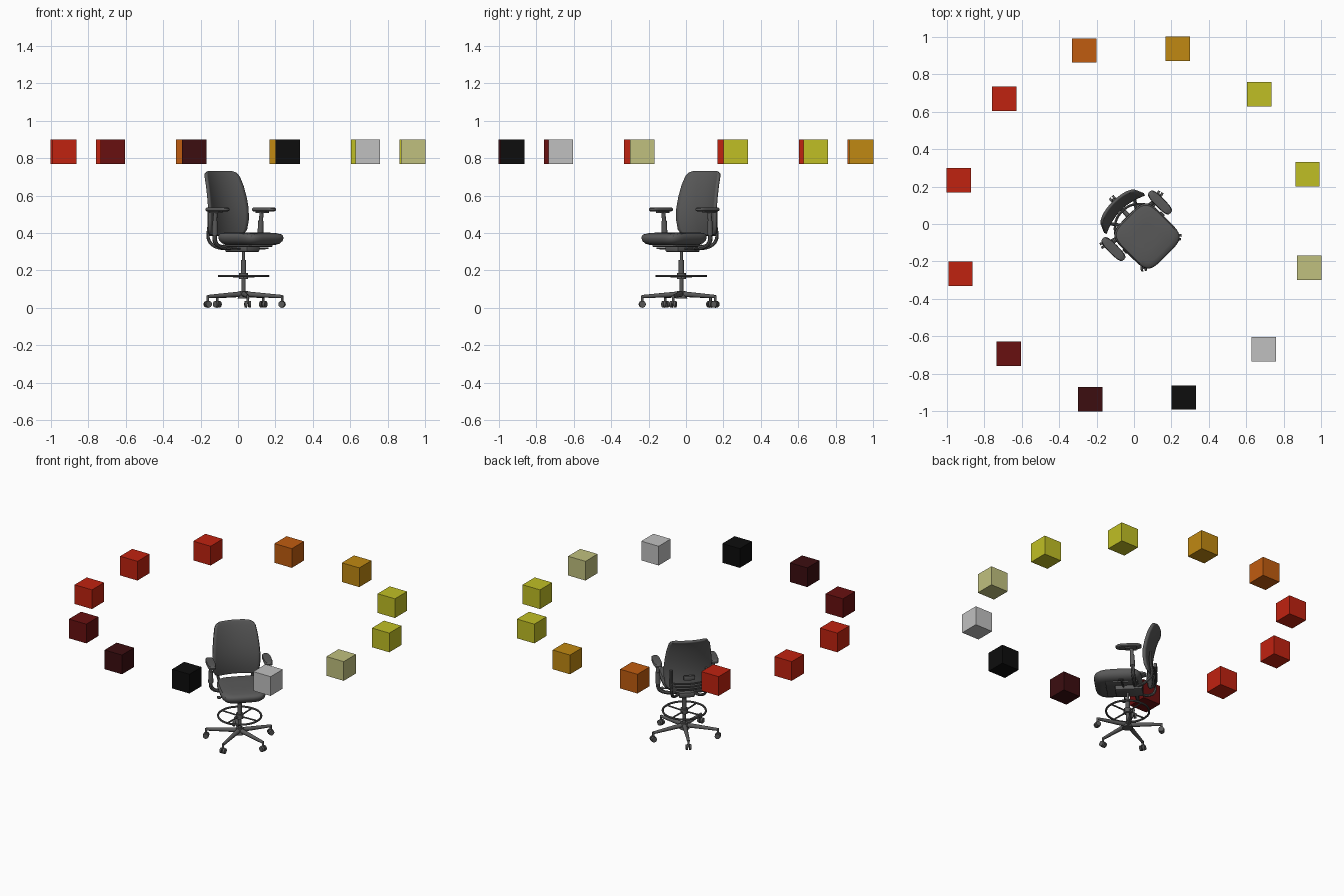
import bpy, bmesh, math
from mathutils import Matrix, Vector

if "Cube" in bpy.data.objects:
    bpy.data.objects.remove(bpy.data.objects["Cube"])


def material(name, r, g, b):
    m = bpy.data.materials.new(name)
    m.use_nodes = True
    m.diffuse_color = (r, g, b, 1)
    m.node_tree.nodes["Principled BSDF"].inputs["Base Color"].default_value = (r, g, b, 1)
    return m


GREY = material("chair_grey", .1, .1, .1)
RED = material("red", .53, .016, .005)
ORANGE = material("orange", .53, .107, .005)
AMBER = material("amber", .53, .25, .006)
YELLOW = material("yellow", .53, .52, .018)
KHAKI = material("khaki", .53, .53, .21)
SILVER = material("light_grey", .53, .53, .53)
BLACK = material("black", .004, .004, .004)
MAROON = material("maroon", .045, .004, .005)
DARK_RED = material("dark_red", .138, .005, .005)

# The chair is built facing -y, then turned and moved as a whole
CHAIR = Matrix.Translation((.03, -.025, 0)) @ Matrix.Rotation(math.radians(45), 4, 'Z')
UP = Vector((0, 0, 1))
parts = []


def add_object(name, mesh, mat, matrix=CHAIR):
    ob = bpy.data.objects.new(name, mesh)
    bpy.context.scene.collection.objects.link(ob)
    mesh.materials.clear()
    mesh.materials.append(mat)
    ob.matrix_world = matrix
    if mat is GREY:
        parts.append(ob)
    return ob


def from_bmesh(name, bm, mat=GREY, matrix=CHAIR):
    mesh = bpy.data.meshes.new(name)
    bmesh.ops.recalc_face_normals(bm, faces=bm.faces)
    bm.to_mesh(mesh)
    bm.free()
    return add_object(name, mesh, mat, matrix)


def rod(name, a, b, r1, r2=None, sides=24):
    """Straight round bar from a to b."""
    a, b = Vector(a), Vector(b)
    turn = UP.rotation_difference(b - a).to_matrix().to_4x4()
    bm = bmesh.new()
    bmesh.ops.create_cone(bm, cap_ends=True, segments=sides, radius1=r1,
                          radius2=r1 if r2 is None else r2, depth=(b - a).length,
                          matrix=Matrix.Translation((a + b) / 2) @ turn)
    return from_bmesh(name, bm)


def box(name, centre, size, mat=GREY, matrix=CHAIR, bevel=0):
    bm = bmesh.new()
    bmesh.ops.create_cube(bm, size=1, matrix=Matrix.Translation(centre) @ Matrix.Diagonal((*size, 1)))
    if bevel:
        bmesh.ops.bevel(bm, geom=bm.edges[:], offset=bevel, segments=2, affect='EDGES', profile=.5)
    return from_bmesh(name, bm, mat, matrix)


def bent_tube(name, points, radius, cyclic=False):
    """Smooth tube through the given points."""
    cu = bpy.data.curves.new(name, 'CURVE')
    cu.dimensions = '3D'
    cu.bevel_depth, cu.bevel_resolution, cu.resolution_u = radius, 2, 8
    cu.use_fill_caps = True
    sp = cu.splines.new('BEZIER')
    sp.bezier_points.add(len(points) - 1)
    sp.use_cyclic_u = cyclic
    for bp, p in zip(sp.bezier_points, points):
        bp.co = p
        bp.handle_left_type = bp.handle_right_type = 'AUTO'
    temp = bpy.data.objects.new(name + "_path", cu)
    bpy.context.scene.collection.objects.link(temp)
    dg = bpy.context.evaluated_depsgraph_get()
    mesh = bpy.data.meshes.new_from_object(temp.evaluated_get(dg))
    bpy.data.objects.remove(temp)
    return add_object(name, mesh, GREY)


def pad(name, centre, half, layers, power, n=40):
    """Stack of rounded rectangles: layers hold (z, scale, forward drop)."""
    bm = bmesh.new()
    rings = []
    for z, s, drop in layers:
        ring = []
        for i in range(n):
            t = 2 * math.pi * i / n
            c, d = math.cos(t), math.sin(t)
            x = math.copysign(abs(c) ** (2 / power), c)
            y = math.copysign(abs(d) ** (2 / power), d)
            ring.append(bm.verts.new((centre[0] + x * s * half[0], centre[1] + y * s * half[1],
                                      z - drop * max(0, -y * s) ** 2)))
        rings.append(ring)
    for low, high in zip(rings, rings[1:]):
        for i in range(n):
            j = (i + 1) % n
            bm.faces.new((low[i], low[j], high[j], high[i]))
    bm.faces.new(rings[0])
    bm.faces.new(rings[-1])
    return from_bmesh(name, bm)


# Floating colour cubes in a ring
ring_colours = [YELLOW, YELLOW, AMBER, ORANGE, RED, RED, RED,
                DARK_RED, MAROON, BLACK, SILVER, KHAKI]
for i, mat in enumerate(ring_colours):
    t = math.radians(16 + 30 * i)
    box(f"colour_cube_{i + 1}", (.965 * math.cos(t), .965 * math.sin(t), .835),
        (.13, .13, .13), mat, Matrix.Identity(4))

# Five-legged base with twin-wheel casters
rod("base_hub", (0, 0, .05), (0, 0, .09), .032, .022)
for i in range(5):
    t = math.radians(-12 - 45 + 72 * i)
    out, side = Vector((math.cos(t), math.sin(t), 0)), Vector((-math.sin(t), math.cos(t), 0))
    tip = out * .21
    rod("base_leg", out * .015 + UP * .073, tip + UP * .06, .015, .009, 12)
    rod("caster_stem", tip + UP * .02, tip + UP * .066, .007, sides=12)
    for s in (-1, 1):
        rod("caster_wheel", tip + side * s * .004 + UP * .019,
            tip + side * s * .017 + UP * .019, .019, .017, 20)

# Gas column
rod("column_sleeve", (0, 0, .08), (0, 0, .17), .011)
rod("column_tube", (0, 0, .17), (0, 0, .255), .014)
rod("column_piston", (0, 0, .255), (0, 0, .31), .008)

# Foot ring
circle = [(.132 * math.cos(math.pi * i / 4), .132 * math.sin(math.pi * i / 4), .17) for i in range(8)]
bent_tube("foot_ring", circle, .0065, True)
rod("foot_ring_hub", (0, 0, .155), (0, 0, .185), .024)
for i in range(4):
    t = math.pi / 4 + math.pi / 2 * i
    rod("foot_ring_spoke", (0, 0, .167), (.132 * math.cos(t), .132 * math.sin(t), .17), .005, sides=8)

# Tilt mechanism and levers
box("tilt_mechanism", (0, .01, .315), (.1, .17, .036), bevel=.01)
box("seat_plate", (0, -.03, .332), (.18, .2, .012), bevel=.004)
for s in (-1, 1):
    rod("lever", (s * .04, -.02, .315), (s * .135, -.03, .318), .005, sides=8)
    box("lever_paddle", (s * .135, -.03, .318), (.022, .03, .008), bevel=.003)

# Seat cushion with a rounded front
pad("seat_cushion", (0, -.055), (.14, .148),
    [(.335, .72, 0), (.345, .88, .004), (.36, .97, .004), (.376, 1, .005), (.39, .985, .008),
     (.398, .94, .01), (.402, .8, .01), (.402, .4, .01)], 4.5, 48)

# Curved backrest: rows of (height, depth, half width)
rows = [(.388, .158, .1), (.395, .157, .128), (.42, .152, .142), (.47, .147, .147), (.53, .148, .147),
        (.59, .157, .143), (.65, .17, .136), (.7, .186, .127), (.72, .194, .115), (.729, .199, .09)]
bm = bmesh.new()
COLS = 16
grid = []
for z, y, w in rows:
    us = [2 * i / COLS - 1 for i in range(COLS + 1)]
    grid.append([bm.verts.new((u * w, y - .036 * (u * w / .147) ** 2, z)) for u in us])
for low, high in zip(grid, grid[1:]):
    for i in range(COLS):
        bm.faces.new((low[i], low[i + 1], high[i + 1], high[i]))
back = from_bmesh("backrest", bm)
mod = back.modifiers.new("thickness", 'SOLIDIFY')
mod.thickness, mod.offset = .014, 0

# Backrest carrier: side uprights, spine and lumbar slats
for s in (-1, 1):
    bent_tube("back_upright", [(s * .04, .06, .318), (s * .085, .12, .325), (s * .105, .157, .36),
                               (s * .11, .152, .44), (s * .11, .152, .52)], .009)
for z in (.39, .41, .43):
    bent_tube("back_slat", [(-.108, .156, z), (0, .178, z), (.108, .156, z)], .005)
box("lumbar_grip", (0, .172, .47), (.07, .02, .03), bevel=.005)

# Armrests
for s in (-1, 1):
    bent_tube("arm_bracket", [(s * .04, .05, .322), (s * .12, .05, .325),
                              (s * .165, .048, .35), (s * .172, .045, .41)], .012)
    rod("arm_sleeve", (s * .172, .045, .39), (s * .173, .043, .465), .016, .014)
    rod("arm_post", (s * .173, .043, .46), (s * .175, .038, .516), .011)
    box("arm_pad_mount", (s * .175, .035, .512), (.036, .07, .01), bevel=.003)
    pad("arm_pad", (s * .176, .022), (.027, .08),
        [(.515, .86, 0), (.52, 1, 0), (.53, 1, 0), (.536, .9, 0), (.537, .6, 0)], 3.2, 32)

# Smooth shading on the chair, keeping sharp edges
bpy.context.view_layer.update()
bpy.ops.object.select_all(action='DESELECT')
for ob in parts:
    ob.select_set(True)
bpy.context.view_layer.objects.active = parts[0]
bpy.ops.object.shade_smooth_by_angle(angle=math.radians(35))
bpy.ops.object.select_all(action='DESELECT')
